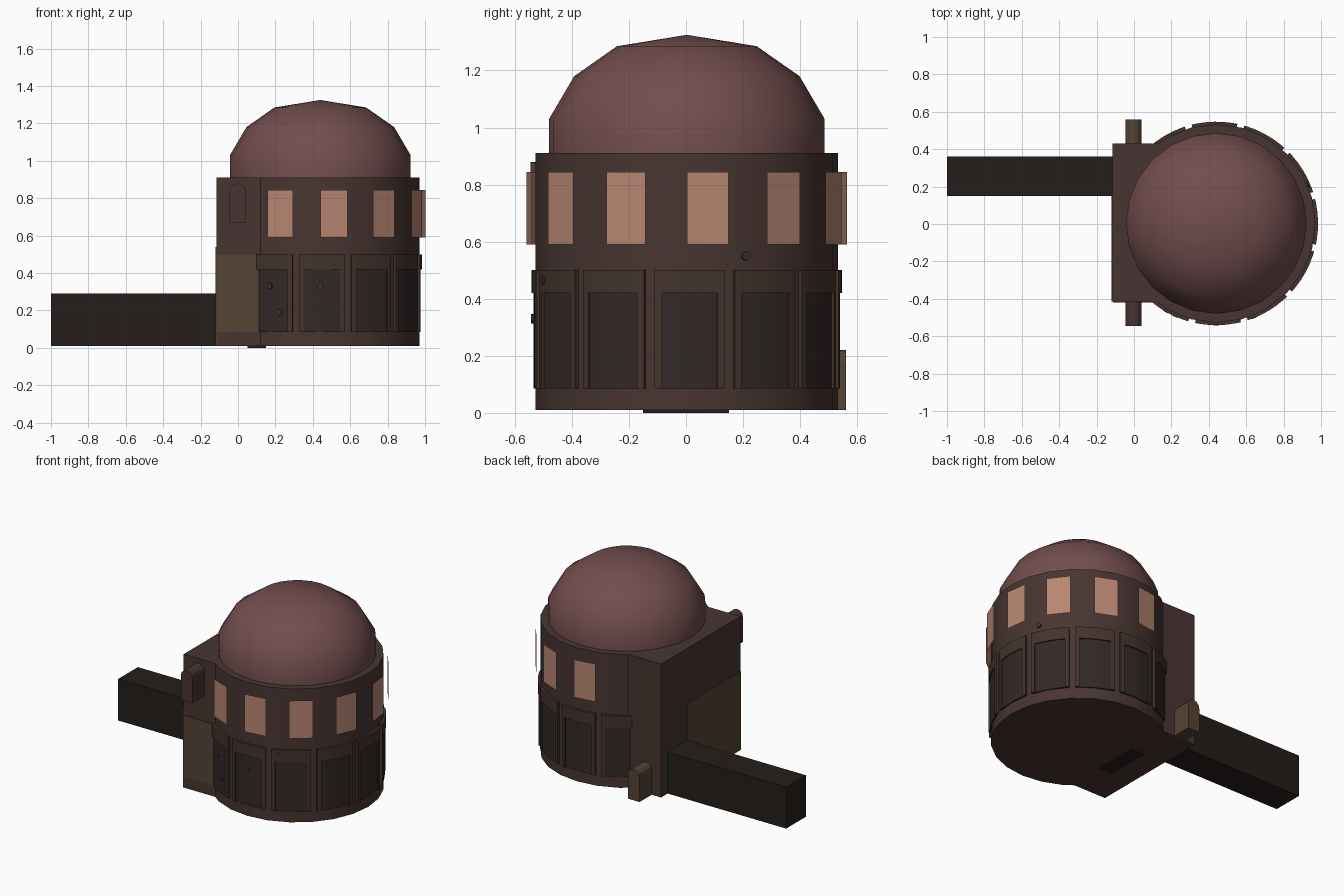
import bpy, bmesh, math
from mathutils import Vector

if "Cube" in bpy.data.objects:
    bpy.data.objects.remove(bpy.data.objects["Cube"])

CX, CY = 0.44, 0.003
SEG = 24


def mat(name, r, g, b):
    m = bpy.data.materials.new(name)
    m.diffuse_color = (r, g, b, 1)
    m.use_nodes = True
    m.node_tree.nodes["Principled BSDF"].inputs["Base Color"].default_value = m.diffuse_color
    return m


STONE = mat("dark_stone", 0.065, 0.036, 0.031)
DOME = mat("dome_plum", 0.17, 0.075, 0.075)
GLASS = mat("window_glow", 0.48, 0.24, 0.17)
FRAME = mat("frame_bronze", 0.055, 0.034, 0.025)
DOOR = mat("door_dark", 0.032, 0.022, 0.02)
BLACK = mat("tunnel_dark", 0.018, 0.013, 0.011)
TAN = mat("tan_panel", 0.09, 0.058, 0.035)


def make(name, verts, faces, material, smooth=False):
    me = bpy.data.meshes.new(name)
    me.from_pydata(verts, [], faces)
    bm = bmesh.new()
    bm.from_mesh(me)
    if len(faces) > 1:
        bmesh.ops.recalc_face_normals(bm, faces=bm.faces)
    bm.to_mesh(me)
    bm.free()
    ob = bpy.data.objects.new(name, me)
    bpy.context.collection.objects.link(ob)
    me.materials.append(material)
    if smooth:
        bpy.ops.object.select_all(action='DESELECT')
        bpy.context.view_layer.objects.active = ob
        ob.select_set(True)
        bpy.ops.object.shade_smooth_by_angle(angle=math.radians(40))
    return ob


def box(name, x0, x1, y0, y1, z0, z1, material):
    v = [(x, y, z) for x in (x0, x1) for y in (y0, y1) for z in (z0, z1)]
    f = [(0, 1, 3, 2), (4, 6, 7, 5), (0, 4, 5, 1), (2, 3, 7, 6), (0, 2, 6, 4), (1, 5, 7, 3)]
    return make(name, v, f, material)


def polar(r, deg, z):
    a = math.radians(deg)
    return (CX + r * math.cos(a), CY + r * math.sin(a), z)


def lathe(name, profile, material):
    v = [polar(r, 360 * i / SEG, z) for r, z in profile for i in range(SEG)]
    f = []
    for k in range(len(profile) - 1):
        for i in range(SEG):
            j = (i + 1) % SEG
            f.append((k * SEG + i, k * SEG + j, (k + 1) * SEG + j, (k + 1) * SEG + i))
    f.append(tuple(range(SEG)))
    n = len(v)
    if profile[-1][0] < 0.01:
        # close the tip with a fan
        v = v[:n - SEG] + [(CX, CY, profile[-1][1])]
        f = [q for q in f if max(q) < n - SEG]
        b = n - 2 * SEG
        f += [(b + i, b + (i + 1) % SEG, n - SEG) for i in range(SEG)]
    else:
        f.append(tuple(range(n - SEG, n)))
    return make(name, v, f, material, True)


def curved_plate(name, mid, half, r0, r1, z0, z1, material):
    # wall plate following the drum
    n = 4
    v, f = [], []
    for i in range(n + 1):
        a = mid - half + 2 * half * i / n
        v += [polar(r0, a, z0), polar(r1, a, z0), polar(r1, a, z1), polar(r0, a, z1)]
    for i in range(n):
        for k in range(4):
            m = (k + 1) % 4
            f.append((i * 4 + k, i * 4 + m, i * 4 + 4 + m, i * 4 + 4 + k))
    f += [(0, 1, 2, 3), tuple(n * 4 + k for k in range(4))]
    return make(name, v, f, material, True)


def arch(name, y0, y1, z0, z1, material):
    # round-topped block, extruded along y
    cx, w = -0.002, 0.043
    prof = [(cx - w, z0), (cx + w, z0)]
    prof += [(cx + w * math.cos(math.pi * i / 6), z1 - w + w * math.sin(math.pi * i / 6)) for i in range(7)]
    n = len(prof)
    v = [(x, y, z) for y in (y0, y1) for x, z in prof]
    f = [tuple(range(n)), tuple(range(n, 2 * n))]
    f += [(i, (i + 1) % n, n + (i + 1) % n, n + i) for i in range(n)]
    return make(name, v, f, material)


# main drum, dome and rear block
lathe("round_hall", [(0.53, 0.01), (0.53, 0.91)], STONE)
lathe("dome", [(0.483, 0.90), (0.483, 1.03), (0.395, 1.18), (0.245, 1.285), (0, 1.325)], DOME)
box("square_block", -0.115, CX, -0.415, 0.43, 0.01, 0.91, STONE)
box("block_side_panel", -0.112, 0.14, -0.42, -0.41, 0.085, 0.5, TAN)
box("block_end_panel", -0.119, -0.11, -0.415, 0.16, 0.01, 0.54, TAN)
box("floor_slab", 0.05, 0.15, -0.15, 0.15, 0.0, 0.02, BLACK)

# long entry tunnel
box("entry_tunnel", -1.0, -0.10, 0.15, 0.36, 0.01, 0.29, BLACK)

# arched outlets: high at the front, low at the back
arch("front_arched_outlet", -0.545, -0.40, 0.67, 0.88, STONE)
arch("back_arched_outlet", 0.42, 0.56, 0.01, 0.22, TAN)

# lower bays: frame surround with recessed door
for i in range(9):
    a = -120 + 30 * i + 1
    half, inner = 13, 10.3
    for s in (-1, 1):
        curved_plate("bay_post", a + s * (half + inner) / 2, (half - inner) / 2,
                     0.52, 0.544, 0.085, 0.5, FRAME)
    curved_plate("bay_lintel", a, inner, 0.52, 0.544, 0.42, 0.5, FRAME)
    curved_plate("bay_door", a, inner, 0.52, 0.536, 0.085, 0.42, DOOR)

# flat window panes standing just off the wall
for a in (-120, -90, -60, -30, 0, 30, 60, 90):
    R = 0.562
    make("window_pane", [polar(R, a, 0.59), polar(R, a + 15, 0.59),
                         polar(R, a + 15, 0.845), polar(R, a, 0.845)], [(0, 1, 2, 3)], GLASS)

# small round studs
for a, z in ((-120, 0.33), (-114, 0.19), (-90, 0.33), (-68, 0.465), (23, 0.55)):
    r = 0.53 if z > 0.5 else 0.54
    bpy.ops.mesh.primitive_cylinder_add(vertices=10, radius=0.016, depth=0.012, location=polar(r, a, z))
    ob = bpy.context.object
    ob.name = "wall_stud"
    d = Vector((math.cos(math.radians(a)), math.sin(math.radians(a)), 0))
    ob.rotation_euler = d.to_track_quat('Z', 'Y').to_euler()
    ob.data.materials.append(FRAME)
